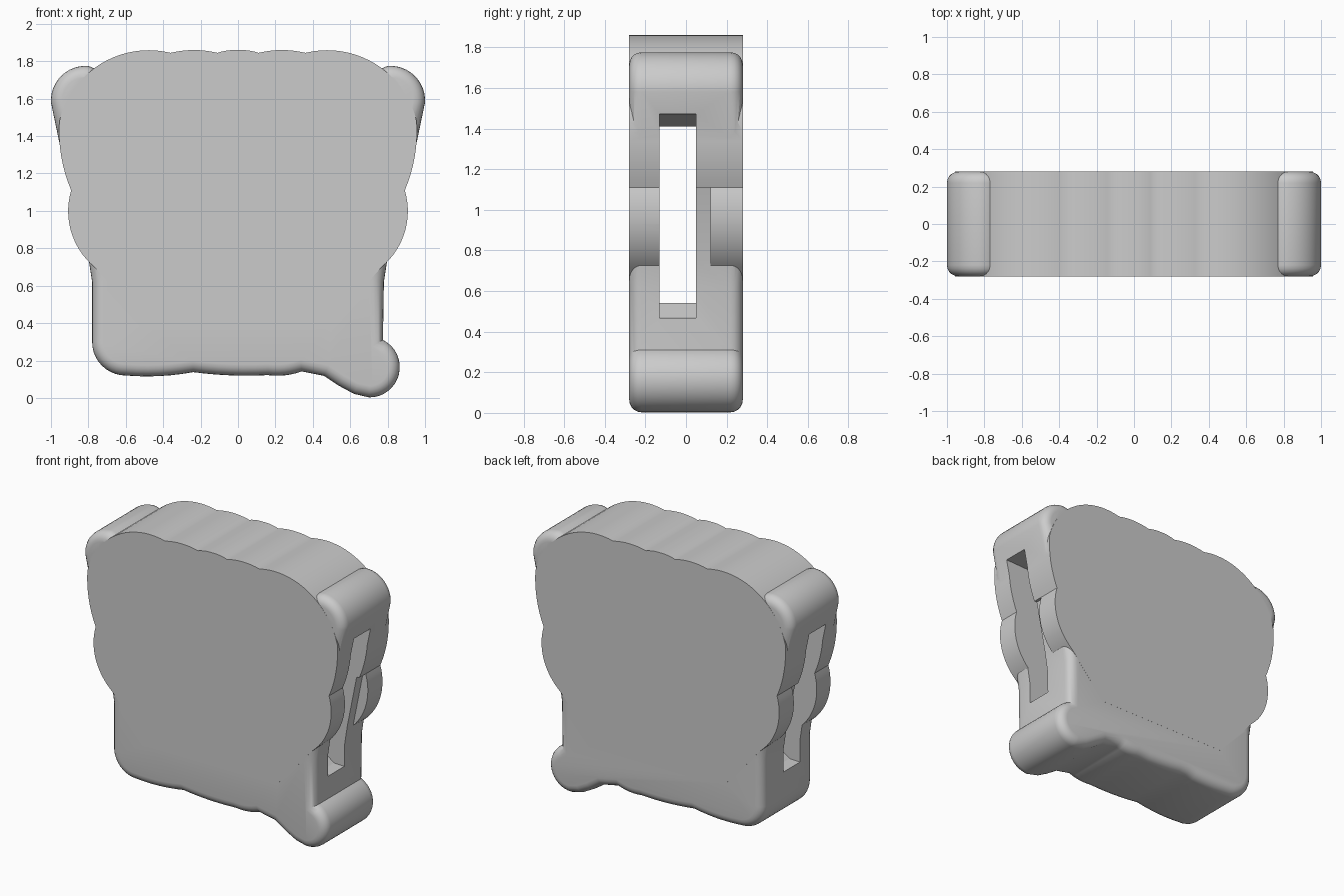
import bpy, bmesh, math
from mathutils import Vector

if "Cube" in bpy.data.objects:
    bpy.data.objects.remove(bpy.data.objects["Cube"])


def arc(a, m, b, n=10):
    """Points on the circle through a, m, b (end point left out)."""
    (ax, ay), (bx, by), (cx, cy) = a, m, b
    d = 2 * (ax * (by - cy) + bx * (cy - ay) + cx * (ay - by))
    A, B, C = ax * ax + ay * ay, bx * bx + by * by, cx * cx + cy * cy
    ux = (A * (by - cy) + B * (cy - ay) + C * (ay - by)) / d
    uy = (A * (cx - bx) + B * (ax - cx) + C * (bx - ax)) / d
    r = math.hypot(ax - ux, ay - uy)
    t0 = math.atan2(ay - uy, ax - ux)
    t1 = math.atan2(cy - uy, cx - ux)
    tm = math.atan2(by - uy, bx - ux)
    sweep = (t1 - t0) % math.tau
    if (tm - t0) % math.tau > sweep:
        sweep -= math.tau
    return [(ux + r * math.cos(t0 + sweep * i / n), uy + r * math.sin(t0 + sweep * i / n))
            for i in range(n)]


def slab(name, pts, y0, y1, round_edge=0.0):
    """Extrude an x-z outline from y0 to y1, optionally rounding the rims."""
    bm = bmesh.new()
    face = bm.faces.new([bm.verts.new((x, y0, z)) for x, z in pts])
    out = bmesh.ops.extrude_face_region(bm, geom=[face])
    bmesh.ops.translate(bm, vec=(0, y1 - y0, 0),
                        verts=[v for v in out["geom"] if isinstance(v, bmesh.types.BMVert)])
    bmesh.ops.recalc_face_normals(bm, faces=bm.faces)
    if round_edge:
        rims = [e for e in bm.edges if abs(e.verts[0].co.y - e.verts[1].co.y) < 1e-5]
        bmesh.ops.bevel(bm, geom=rims, offset=round_edge, segments=5, profile=0.5,
                        affect='EDGES', clamp_overlap=False)
    me = bpy.data.meshes.new(name)
    bm.to_mesh(me)
    bm.free()
    ob = bpy.data.objects.new(name, me)
    bpy.context.collection.objects.link(ob)
    return ob


def combine(target, other, op):
    mod = target.modifiers.new(op, 'BOOLEAN')
    mod.object, mod.operation, mod.solver = other, op, 'EXACT'
    bpy.context.view_layer.objects.active = target
    bpy.ops.object.modifier_apply(modifier=mod.name)
    bpy.data.objects.remove(other)


# rounded body with two ears, scalloped base and a foot at one corner
ear = [(0.78, 0.62), (0.80, 0.75), (0.87, 1.10), (0.95, 1.34)] \
    + arc((1.0, 1.58), (0.945, 1.722), (0.80, 1.775), 12) + [(0.80, 1.775), (0.62, 1.70)]
base = arc((-0.78, 0.30), (-0.725, 0.17), (-0.60, 0.12)) \
    + arc((-0.60, 0.12), (-0.40, 0.118), (-0.24, 0.138), 6) \
    + arc((-0.24, 0.138), (-0.02, 0.12), (0.16, 0.122), 6) \
    + arc((0.16, 0.122), (0.26, 0.122), (0.34, 0.142), 6) \
    + [(0.34, 0.142), (0.46, 0.118), (0.54, 0.065), (0.62, 0.022)]
foot = arc((0.70, 0.003), (0.865, 0.165), (0.775, 0.31), 16) + [(0.775, 0.31)]
body = slab("body", base + foot + ear + [(-x, z) for x, z in reversed(ear)],
            -0.2795, 0.2795, 0.06)

# lobed slab with crisp edges
lobes = arc((0.70, 0.62), (0.74, 0.67), (0.79, 0.72), 3) \
    + arc((0.79, 0.72), (0.90, 0.92), (0.892, 1.11), 14) \
    + arc((0.892, 1.11), (0.945, 1.29), (0.955, 1.48), 8) \
    + arc((0.955, 1.48), (0.77, 1.762), (0.36, 1.845), 20) \
    + arc((0.36, 1.845), (0.235, 1.86), (0.11, 1.845), 8) \
    + arc((0.11, 1.845), (0.06, 1.857), (0, 1.86), 5)
cloud = slab("lobed_slab", [(0.5, 0.4)] + lobes + [(0, 1.86)]
             + [(-x, z) for x, z in reversed(lobes)] + [(-0.5, 0.4)], -0.28, 0.28)

# gap between the lower front and back lobes
gap = slab("lobe_gap", [(-1.2, 0.55), (1.2, 0.55), (1.2, 1.11), (-1.2, 1.11)], -0.13, 0.12)
combine(cloud, gap, 'DIFFERENCE')
combine(body, cloud, 'UNION')

# slot running through from side to side, taller at its mouths
slot = slab("slot", [(-1.2, 0.45), (-0.7, 0.47), (-0.6, 0.54), (0.6, 0.54), (0.7, 0.47),
                     (1.2, 0.45), (1.2, 1.48), (0.7, 1.46), (0.6, 1.41), (-0.6, 1.41),
                     (-0.7, 1.46), (-1.2, 1.48)], -0.13, 0.05)
combine(body, slot, 'DIFFERENCE')

bpy.ops.object.select_all(action='DESELECT')
body.select_set(True)
bpy.context.view_layer.objects.active = body
bpy.ops.object.shade_smooth_by_angle(angle=math.radians(30))
